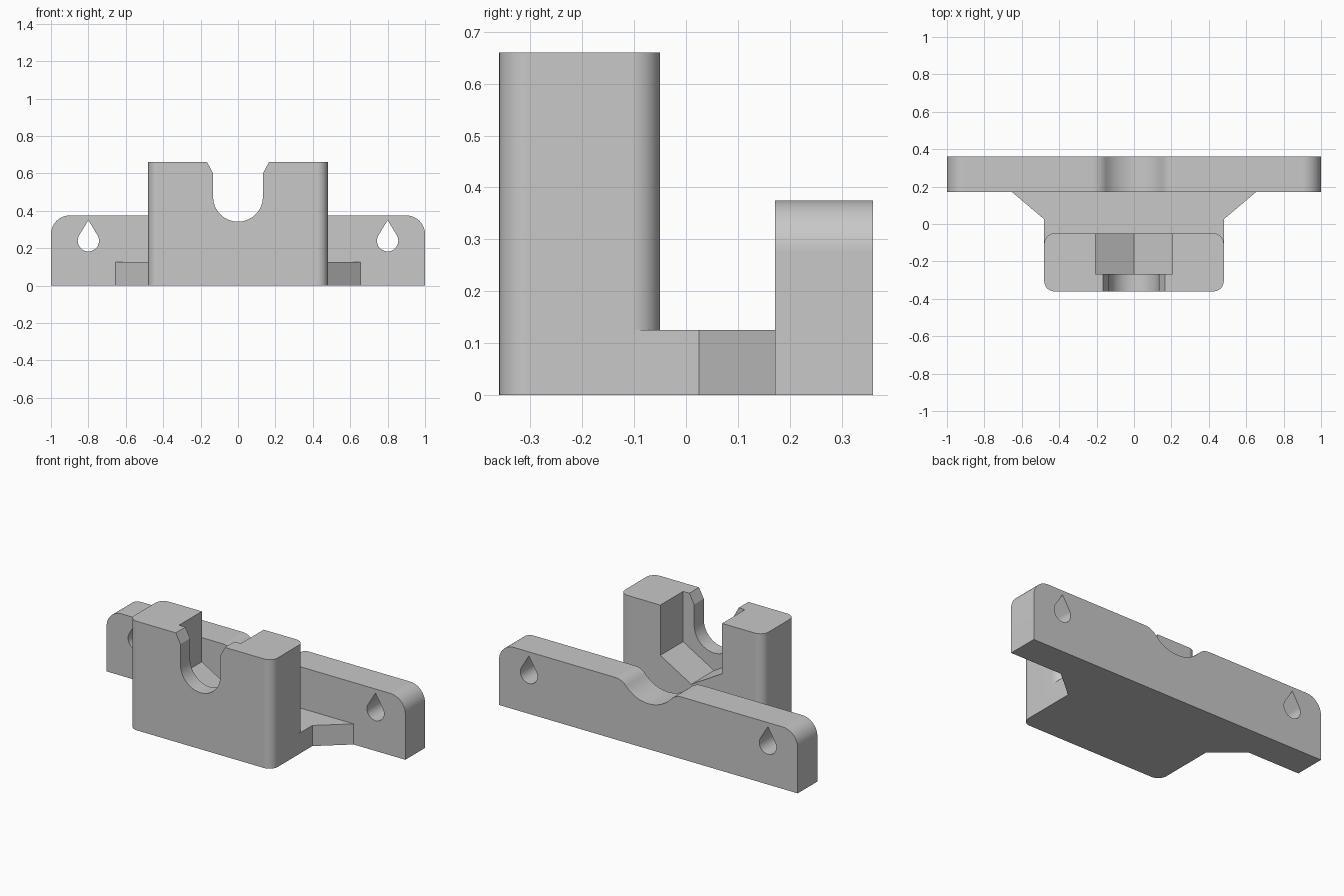
import bpy
import bmesh
from math import radians, sin, cos, pi, sqrt, atan2, degrees
from mathutils import Vector

cube = bpy.data.objects.get("Cube")
if cube:
    bpy.data.objects.remove(cube, do_unlink=True)

grey = bpy.data.materials.new("light grey")
grey.use_nodes = True
GREY = (0.58, 0.58, 0.58, 1)
grey.diffuse_color = GREY
grey.node_tree.nodes["Principled BSDF"].inputs["Base Color"].default_value = GREY


def arc(cx, cy, r, start, end, steps=12):
    """Points along an arc, angles in degrees."""
    angles = [radians(start + (end - start) * i / steps) for i in range(steps + 1)]
    return [(cx + r * cos(a), cy + r * sin(a)) for a in angles]


def mirrored(half):
    """Close a right-hand half outline with its mirror image."""
    return half + [(-x, y) for x, y in reversed(half) if abs(x) > 1e-5]


def extrude(name, outline, low, high, axis):
    """Extrude an outline along z (xy outline) or y (xz outline)."""
    def place(p, d):
        return Vector((p[0], p[1], d)) if axis == "z" else Vector((p[0], d, p[1]))
    bm = bmesh.new()
    face = bm.faces.new([bm.verts.new(place(p, low)) for p in outline])
    grown = bmesh.ops.extrude_face_region(bm, geom=[face])
    verts = [v for v in grown["geom"] if isinstance(v, bmesh.types.BMVert)]
    bmesh.ops.translate(bm, verts=verts, vec=place((0, 0), high - low))
    bmesh.ops.recalc_face_normals(bm, faces=bm.faces)
    mesh = bpy.data.meshes.new(name)
    bm.to_mesh(mesh)
    bm.free()
    mesh.materials.append(grey)
    ob = bpy.data.objects.new(name, mesh)
    bpy.context.collection.objects.link(ob)
    return ob


def activate(ob):
    bpy.ops.object.select_all(action="DESELECT")
    ob.select_set(True)
    bpy.context.view_layer.objects.active = ob


def combine(ob, other, operation):
    """Apply a boolean and discard the helper."""
    mod = ob.modifiers.new(operation.lower(), "BOOLEAN")
    mod.operation = operation
    mod.solver = "EXACT"
    mod.object = other
    activate(ob)
    bpy.ops.object.modifier_apply(modifier=mod.name)
    bpy.data.objects.remove(other, do_unlink=True)


TOP, PLATE_TOP, AXIS_Z = 0.66, 0.375, 0.475
FRONT, BACK = -0.36, 0.36

# Upright block with rounded vertical edges
r, w, rear = 0.055, 0.48, -0.05
body = extrude("bracket_body", mirrored(
    arc(w - r, FRONT + r, r, -90, 0) + arc(w - r, rear - r, r, 0, 90)), 0, TOP, "z")

# Low base flaring out towards the back plate
base = extrude("base", mirrored([(w, -0.2), (w, 0.025), (0.655, 0.173), (0.655, 0.25)]),
               0, 0.125, "z")
combine(body, base, "UNION")

# Back plate with rounded corners and a filleted saddle groove
groove, fillet = 0.2, 0.1
fz = PLATE_TOP - fillet
fx = sqrt((groove + fillet) ** 2 - (AXIS_Z - fz) ** 2)
tilt = degrees(atan2(AXIS_Z - fz, -fx))
plate = extrude("back_plate", mirrored(
    [(1, 0)] + arc(0.9, PLATE_TOP - 0.1, 0.1, 0, 90)
    + arc(fx, fz, fillet, 90, tilt)
    + arc(0, AXIS_Z, groove, tilt - 180, -90)[1:]), 0.172, BACK, "y")
combine(body, plate, "UNION")

# Round-bottomed slot through the front wall, flared at the top
slot_r = 0.133
slot = extrude("slot_cutter", mirrored(
    arc(0, AXIS_Z, slot_r, -90, 0, 20)
    + [(slot_r, 0.6), (0.165, TOP), (0.165, TOP + 0.1)]), FRONT - 0.1, -0.2, "y")
combine(body, slot, "DIFFERENCE")

# Hexagonal nut pocket, point down, open at the top and rear
half = 0.207
hex_r = half / cos(pi / 6)
pocket = extrude("pocket_cutter", mirrored(
    [(0, AXIS_Z - hex_r), (half, AXIS_Z - hex_r / 2), (half, TOP + 0.1)]),
    -0.268, 0.05, "y")
combine(body, pocket, "DIFFERENCE")

# Teardrop hanging holes near the plate ends
for side in (-1, 1):
    drop = extrude("hole_cutter", arc(side * 0.8, 0.24, 0.057, 150, 390, 24)
                   + [(side * 0.8, 0.35)], 0.1, BACK + 0.1, "y")
    combine(body, drop, "DIFFERENCE")

# Smooth fillets with crisp edges and flat large faces
activate(body)
bpy.ops.object.shade_smooth_by_angle(angle=radians(25))
weighted = body.modifiers.new("weighted_normals", "WEIGHTED_NORMAL")
weighted.keep_sharp = True
